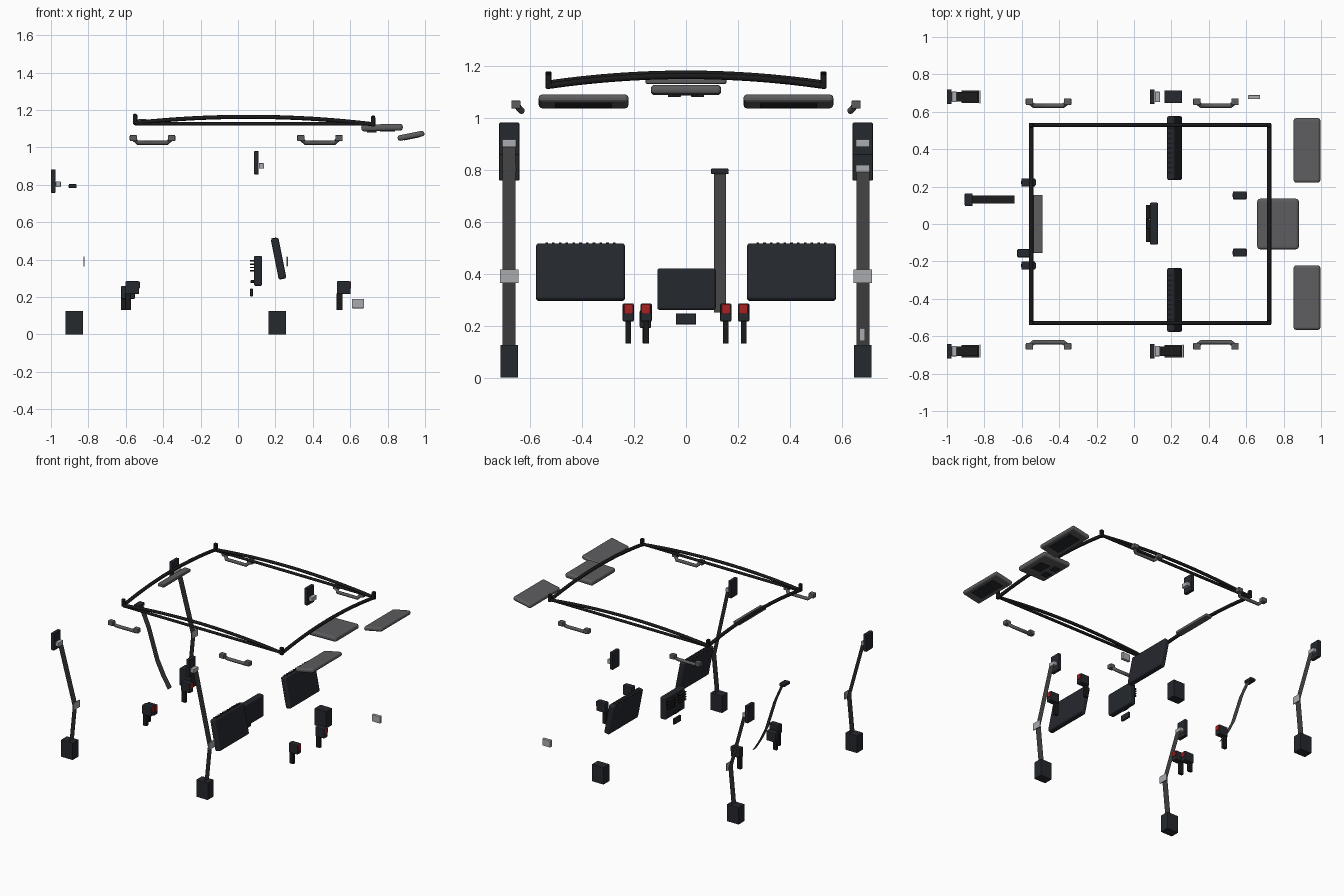
import bpy, bmesh, math

if "Cube" in bpy.data.objects:
    bpy.data.objects.remove(bpy.data.objects["Cube"])


def mat(name, c):
    m = bpy.data.materials.new(name)
    m.diffuse_color = (*c, 1)
    m.use_nodes = True
    m.node_tree.nodes["Principled BSDF"].inputs["Base Color"].default_value = m.diffuse_color
    return m


DARK = mat("dark_plastic", (0.018, 0.021, 0.027))
BLACK = mat("black_trim", (0.01, 0.01, 0.011))
WEB = mat("webbing", (0.05, 0.05, 0.05))
GREY = mat("grey_fabric", (0.11, 0.11, 0.115))
METAL = mat("metal", (0.4, 0.41, 0.43))
RED = mat("red_button", (0.4, 0.015, 0.015))


def box(name, c, s, m, bevel=0.004, rot=0, seg=2):
    """Rounded box: centre, full size, optional tilt about y."""
    bm = bmesh.new()
    bmesh.ops.create_cube(bm, size=1)
    bmesh.ops.scale(bm, vec=s, verts=bm.verts)
    me = bpy.data.meshes.new(name)
    bm.to_mesh(me)
    bm.free()
    for p in me.polygons:
        p.use_smooth = False
    ob = bpy.data.objects.new(name, me)
    bpy.context.collection.objects.link(ob)
    ob.location = c
    ob.rotation_euler = (0, rot, 0)
    me.materials.append(m)
    if bevel:
        b = ob.modifiers.new("bevel", 'BEVEL')
        b.width, b.segments = bevel, seg
    return ob


def tube(name, pts, r, m, res=2):
    """Round bar swept along points."""
    cu = bpy.data.curves.new(name, 'CURVE')
    cu.dimensions = '3D'
    cu.bevel_depth, cu.bevel_resolution, cu.use_fill_caps = r, res, True
    sp = cu.splines.new('POLY')
    sp.points.add(len(pts) - 1)
    for p, q in zip(sp.points, pts):
        p.co = (*q, 1)
    cu.materials.append(m)
    ob = bpy.data.objects.new(name, cu)
    bpy.context.collection.objects.link(ob)
    return ob


def ribbon(name, path, y, w):
    """Thin belt webbing following an x,z path."""
    vs = [(x, y + s * w / 2, z) for x, z in path for s in (-1, 1)]
    fs = [(2 * i, 2 * i + 1, 2 * i + 3, 2 * i + 2) for i in range(len(path) - 1)]
    me = bpy.data.meshes.new(name)
    me.from_pydata(vs, [], fs)
    me.materials.append(WEB)
    ob = bpy.data.objects.new(name, me)
    bpy.context.collection.objects.link(ob)


def arc(a, b, rise, n=16):
    """Parabolic arch between two points."""
    out = []
    for i in range(n + 1):
        t = i / n
        p = [a[k] + (b[k] - a[k]) * t for k in range(3)]
        p[2] += rise * 4 * t * (1 - t)
        out.append(p)
    return out


# Roof frame
XR, XF, YS = -0.55, 0.722, 0.529
tube("rear_roof_bar", arc((XR, -YS, 1.131), (XR, YS, 1.131), 0.038), 0.012, BLACK)
tube("front_roof_bar", arc((XF, -YS, 1.122), (XF, YS, 1.122), 0.038), 0.012, BLACK)
for s in (-1, 1):
    tube("side_roof_arch", arc((XR, s * YS, 1.131), (XF, s * YS, 1.124), 0.036), 0.011, BLACK)
    tube("side_roof_rail", [(XR, s * YS, 1.126), (XF, s * YS, 1.126)], 0.01, BLACK)
    for x, z in ((XR, 1.15), (XF, 1.138)):
        box("roof_corner", (x, s * YS, z), (0.024, 0.024, 0.055), BLACK, 0.006)

# Rear roof lamp
box("rear_roof_lamp", (-0.513, 0, 1.14), (0.05, 0.312, 0.022), GREY, 0.006)

# Sun visors with mirror panels
for s in (-1, 1):
    box("sun_visor", (0.925, s * 0.394, 1.062), (0.145, 0.345, 0.03), GREY, 0.013, -0.2, 3)
    box("visor_mirror", (0.928, s * 0.394, 1.0475), (0.085, 0.22, 0.004), DARK, 0, -0.2)

# Overhead console with lamps
box("overhead_console", (0.77, 0, 1.106), (0.222, 0.27, 0.036), GREY, 0.014, -0.02, 3)
box("console_panel", (0.80, 0, 1.088), (0.08, 0.1, 0.006), DARK, 0.001)
for s in (-1, 1):
    box("console_lamp", (0.715, s * 0.045, 1.085), (0.05, 0.05, 0.012), DARK, 0.003)

# Grab handles
for cx in (-0.457, 0.438):
    for s in (-1, 1):
        tube("grab_handle", [(cx - 0.1, s * 0.65, 1.045), (cx - 0.078, s * 0.632, 1.025),
                             (cx + 0.078, s * 0.632, 1.025), (cx + 0.1, s * 0.65, 1.045)], 0.0125, GREY)
        for e in (-1, 1):
            box("handle_mount", (cx + e * 0.102, s * 0.654, 1.05), (0.04, 0.036, 0.032), GREY, 0.005)


# Outer seat belts
def belt(pre, x, top, s, web=True):
    y = s * 0.68
    box(pre + "_belt_anchor", (x, y, top), (0.025, 0.078, 0.125), DARK, 0.004)
    box(pre + "_belt_guide", (x + 0.027, y, top - 0.017), (0.028, 0.056, 0.03), METAL, 0.004)
    rx = x + 0.112
    box(pre + "_belt_retractor", (rx, y, 0.0625), (0.094, 0.068, 0.125), DARK, 0.003)
    if web:
        ribbon(pre + "_belt_webbing", [(x + 0.035, top - 0.012), (x + 0.153, 0.385), (rx + 0.015, 0.12)], y, 0.05)
        box(pre + "_belt_tongue", (x + 0.165, y, 0.39), (0.006, 0.07, 0.052), METAL, 0.001)


for s in (-1, 1):
    belt("rear", -0.988, 0.82, s)
    belt("front", 0.098, 0.918, s, s < 0)
box("loose_belt_tongue", (0.642, 0.678, 0.165), (0.065, 0.022, 0.05), METAL, 0.003)

# Rear centre belt
box("centre_belt_guide", (-0.884, 0.13, 0.793), (0.042, 0.068, 0.022), DARK, 0.005)
ribbon("centre_belt_webbing", [(-0.872, 0.79), (-0.81, 0.65), (-0.74, 0.43), (-0.69, 0.33), (-0.64, 0.25)], 0.131, 0.045)

# Buckles
for x, y, z in ((-0.565, 0.222, 0.25), (-0.565, -0.222, 0.25), (-0.588, -0.156, 0.225),
                (0.565, 0.153, 0.25), (0.565, -0.153, 0.25)):
    box("buckle_head", (x, y, z), (0.074, 0.044, 0.07), DARK, 0.006)
    box("buckle_button", (x + 0.036, y, z + 0.014), (0.008, 0.032, 0.036), RED, 0.002)
    box("buckle_stem", (x - 0.022, y, 0.175), (0.032, 0.022, 0.09), BLACK, 0.004)

# Seat-back screens with rear vents
for s in (-1, 1):
    box("seat_screen", (0.217, s * 0.406, 0.405), (0.042, 0.342, 0.222), DARK, 0.011, -0.195, 3)
    for i in range(11):
        box("screen_rib", (0.193, s * 0.406 + (i - 5) * 0.026, 0.51), (0.03, 0.01, 0.012), BLACK, 0, -0.195)

# Centre display with connector fins
box("centre_display", (0.107, 0.002, 0.34), (0.045, 0.225, 0.16), DARK, 0.009, 0, 3)
for y in (0.065, -0.06):
    for i in range(4):
        box("display_fin", (0.076, y, 0.34 + i * 0.018), (0.026, 0.075, 0.007), BLACK, 0.001)
box("display_knob", (0.077, 0.0, 0.283), (0.022, 0.05, 0.014), BLACK, 0.003)
box("lower_switch", (0.072, 0.0, 0.225), (0.014, 0.078, 0.042), DARK, 0.003)
